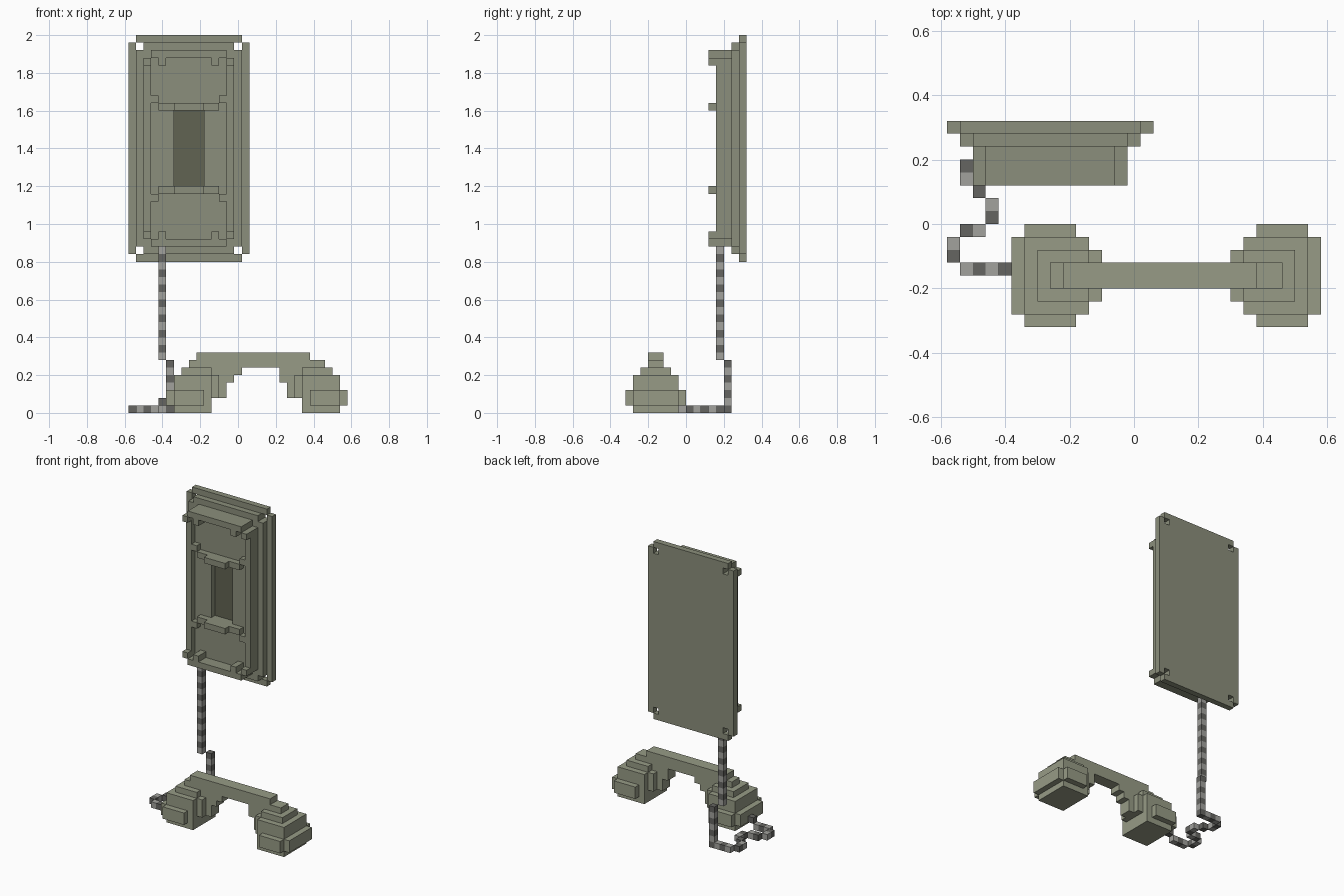
import bpy, bmesh
from mathutils import Vector

if "Cube" in bpy.data.objects:
    bpy.data.objects.remove(bpy.data.objects["Cube"])

U = 0.04  # edge of one block; x grid is shifted by half a block


def material(name, rgb):
    m = bpy.data.materials.new(name)
    m.diffuse_color = (*rgb, 1)
    m.use_nodes = True
    m.node_tree.nodes["Principled BSDF"].inputs["Base Color"].default_value = m.diffuse_color
    return m


OLIVE = material("olive", (0.26, 0.275, 0.20))
DARK = material("dark_olive", (0.12, 0.125, 0.085))
PALE = material("pale_olive", (0.31, 0.33, 0.24))
GREY = material("light_grey", (0.36, 0.36, 0.34))
CHAR = material("dark_grey", (0.13, 0.13, 0.12))


def cells(x0, x1, y0, y1, z0, z1):
    """All grid blocks inside a box."""
    r = lambda a, b, o=0: range(round((a - o) / U), round((b - o) / U))
    return {(i, j, k) for i in r(x0, x1, 0.02) for j in r(y0, y1) for k in r(z0, z1)}


def mirrored(box, cx, cz=None):
    """A box plus its reflection across x = cx (and z = cz)."""
    x0, x1, y0, y1, z0, z1 = box
    out = cells(*box) | cells(2 * cx - x1, 2 * cx - x0, y0, y1, z0, z1)
    if cz is not None:
        out |= mirrored((x0, x1, y0, y1, 2 * cz - z1, 2 * cz - z0), cx)
    return out


def block_object(name, solid, mat):
    """Skin a set of blocks with outer faces only, merging flat areas."""
    bm = bmesh.new()
    verts = {}

    def vert(p):
        if p not in verts:
            verts[p] = bm.verts.new((p[0] * U + 0.02, p[1] * U, p[2] * U))
        return verts[p]

    for c in solid:
        for ax in range(3):
            b, d = (ax + 1) % 3, (ax + 2) % 3
            for s in (0, 1):
                n = list(c)
                n[ax] += 1 if s else -1
                if tuple(n) in solid:
                    continue
                loop = []
                for u, v in ((0, 0), (1, 0), (1, 1), (0, 1)):
                    p = list(c)
                    p[ax] += s
                    p[b] += u
                    p[d] += v
                    loop.append(vert(tuple(p)))
                bm.faces.new(loop if s else loop[::-1])
    bmesh.ops.dissolve_limit(bm, angle_limit=0.02, verts=bm.verts[:], edges=bm.edges[:])
    me = bpy.data.meshes.new(name)
    bm.to_mesh(me)
    bm.free()
    me.materials.append(mat)
    ob = bpy.data.objects.new(name, me)
    bpy.context.collection.objects.link(ob)


CX, CZ = -0.26, 1.40  # centre of the wall unit

# Wall unit: stepped back plates with pierced corners
plate = cells(-.58, .06, .28, .32, .84, 1.96) | cells(-.54, .02, .28, .32, .80, 2.0)
plate -= mirrored((-.58, -.54, .28, .32, 1.96, 2.0), CX, CZ)
plate -= mirrored((-.54, -.50, .28, .32, 1.92, 1.96), CX, CZ)
step = cells(-.54, .02, .24, .28, .84, 1.96)
step -= mirrored((-.54, -.50, .24, .28, 1.92, 1.96), CX, CZ)

# Housing: recessed face, raised side rims, deep top and bottom bars
body = cells(-.46, -.06, .20, .24, .92, 1.88)
body |= mirrored((-.50, -.46, .16, .24, .92, 1.88), CX)
body |= mirrored((-.46, -.06, .12, .24, 1.88, 1.92), CX, CZ)
body |= mirrored((-.50, -.46, .12, .16, 1.84, 1.88), CX, CZ)
body |= mirrored((-.42, -.38, .12, .20, 1.84, 1.88), CX, CZ)

# Cradle rests, curved in steps
body |= mirrored((-.46, -.42, .16, .20, 1.64, 1.68), CX, CZ)
body |= mirrored((-.42, -.38, .16, .20, 1.60, 1.64), CX, CZ)
body |= mirrored((-.38, -.34, .16, .20, 1.60, 1.64), CX, CZ)
body |= mirrored((-.34, -.18, .12, .20, 1.60, 1.64), CX, CZ)

# Channel for the handle between the rests
body -= cells(-.34, -.18, .20, .24, 1.20, 1.60)
channel = cells(-.34, -.18, .24, .28, 1.20, 1.60)
block_object("wall_unit", (plate | step | body) - channel, OLIVE)
block_object("handle_channel", channel, DARK)

# Handset: two stepped cups joined by an arched bar
HX = 0.10
handset = set()
for box in ((-.34, -.18, -.32, 0, .04, .12),
            (-.38, -.14, -.28, -.04, .04, .12),
            (-.34, -.14, -.28, -.04, 0, .20),
            (-.34, -.10, -.24, -.08, .08, .20),
            (-.30, -.14, -.24, -.08, .20, .24)):
    handset |= mirrored(box, HX)
handset |= cells(-.22, .38, -.20, -.12, .28, .32)
handset |= cells(-.26, .46, -.20, -.12, .24, .28)
for x0, x1, z0, z1 in ((-.26, .02, .20, .24), (-.26, -.02, .16, .20), (-.26, -.06, .08, .16),
                       (.22, .46, .16, .24), (.26, .46, .08, .16)):
    handset |= cells(x0, x1, -.20, -.12, z0, z1)
block_object("handset", handset, PALE)

# Cord: drops from the unit, winds over the floor, enters the handset
path = [(-.42, .16, .84 - U * i) for i in range(15)]
path += [(-.38, .20, .24 - U * i) for i in range(7)]
path += [(x, y, 0) for x, y in ((-.42, .20), (-.46, .20), (-.50, .20), (-.54, .16), (-.54, .12),
                                (-.50, .08), (-.46, .04), (-.46, 0), (-.50, -.04), (-.54, -.04),
                                (-.58, -.08), (-.58, -.12), (-.54, -.16), (-.50, -.16), (-.46, -.16))]
path.append((-.42, -.16, .04))
for k, (name, mat) in enumerate((("cord_light", GREY), ("cord_dark", CHAR))):
    links = set()
    for x, y, z in path[k::2]:
        links |= cells(x, x + U, y, y + U, z, z + U)
    block_object(name, links, mat)
